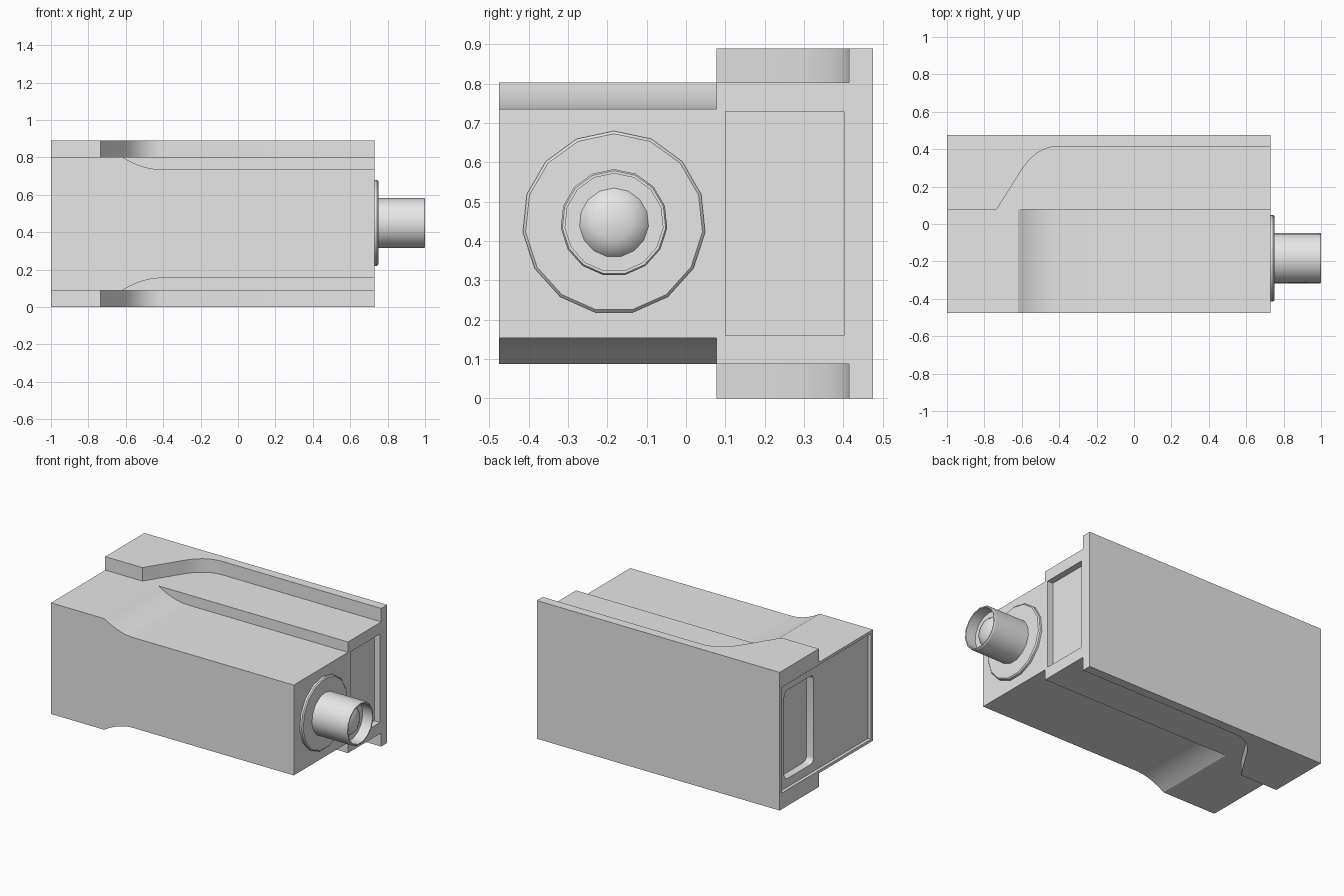
import bpy, bmesh
from mathutils import Vector, Matrix

old = bpy.data.objects.get("Cube")
if old:
    bpy.data.objects.remove(old, do_unlink=True)

grey = bpy.data.materials.new("light grey")
grey.use_nodes = True
grey.diffuse_color = (0.8, 0.8, 0.8, 1)
grey.node_tree.nodes["Principled BSDF"].inputs["Base Color"].default_value = (0.8, 0.8, 0.8, 1)


def finish(name, bm):
    bmesh.ops.recalc_face_normals(bm, faces=bm.faces)
    mesh = bpy.data.meshes.new(name)
    bm.to_mesh(mesh)
    bm.free()
    mesh.materials.append(grey)
    ob = bpy.data.objects.new(name, mesh)
    bpy.context.collection.objects.link(ob)
    return ob


def prism(name, points, offset):
    """Extrude a closed outline along an offset."""
    bm = bmesh.new()
    face = bm.faces.new([bm.verts.new(p) for p in points])
    ext = bmesh.ops.extrude_face_region(bm, geom=[face], use_keep_orig=True)
    verts = [v for v in ext["geom"] if isinstance(v, bmesh.types.BMVert)]
    bmesh.ops.translate(bm, verts=verts, vec=offset)
    return finish(name, bm)


def box(name, x, y, z, radius=0):
    """Box from ranges; radius rounds the edges running along x."""
    bm = bmesh.new()
    bmesh.ops.create_cube(bm, size=1)
    for v in bm.verts:
        v.co = [r[0] if c < 0 else r[1] for c, r in zip(v.co, (x, y, z))]
    if radius:
        edges = [e for e in bm.edges if abs(e.verts[0].co.x - e.verts[1].co.x) > 0.01]
        bmesh.ops.bevel(bm, geom=edges, offset=radius, segments=4, profile=0.5, affect='EDGES')
    return finish(name, bm)


def combine(target, other, operation):
    mod = target.modifiers.new("combine", 'BOOLEAN')
    mod.operation, mod.solver, mod.object = operation, 'EXACT', other
    bpy.context.view_layer.objects.active = target
    bpy.ops.object.modifier_apply(modifier=mod.name)
    bpy.data.objects.remove(other, do_unlink=True)


def smooth(ob):
    bpy.ops.object.select_all(action='DESELECT')
    ob.select_set(True)
    bpy.context.view_layer.objects.active = ob
    bpy.ops.object.shade_smooth_by_angle(angle=0.5236)


LEFT, RIGHT, FRONT, STEP, BACK = -1, 0.73, -0.475, 0.077, 0.475
MID, TOP = 0.445, 0.89
steps = [i / 10 for i in range(11)]

# Front housing, waisted above and below
upper = [(LEFT, 0.358)]
upper += [(-0.62 + 0.21 * t, 0.291 + 0.067 * (1 - t) ** 2) for t in steps]
upper.append((RIGHT, 0.291))
outline = [(x, FRONT, MID + h) for x, h in upper]
outline += [(x, FRONT, MID - h) for x, h in reversed(upper)]
body = prism("body", outline, (0, STEP - FRONT, 0))

# Rear core
core = box("rear_core", (LEFT, RIGHT), (STEP, BACK), (MID - 0.358, MID + 0.358))
combine(body, core, 'UNION')

# Full height back plate with a swept front edge
a, b, c = Vector((-0.6, 0.29)), Vector((-0.52, 0.415)), Vector((-0.4, 0.415))
sweep = [(1 - t) ** 2 * a + 2 * t * (1 - t) * b + t * t * c for t in steps]
edge = [(LEFT, STEP), (-0.735, STEP)] + [tuple(p) for p in sweep]
edge += [(RIGHT, 0.415), (RIGHT, BACK), (LEFT, BACK)]
plate = prism("back_plate", [(x, y, 0) for x, y in edge], (0, 0, TOP))
combine(body, plate, 'UNION')

# Recesses in both ends
combine(body, box("end_recess", (-1.1, -0.98), (-0.455, 0.455), (0.105, 0.785)), 'DIFFERENCE')
combine(body, box("end_slot", (-1.1, -0.93), (0.1, 0.4), (0.16, 0.73), 0.035), 'DIFFERENCE')
combine(body, box("side_pocket", (0.69, 0.8), (0.1, 0.402), (0.16, 0.73)), 'DIFFERENCE')
smooth(body)

# Eyepiece: flange, hollow tube and domed lens, turned as one profile
profile = [(0.73, 0), (0.73, 0.233), (0.743, 0.233), (0.75, 0.226), (0.75, 0.136),
           (0.994, 0.136), (1, 0.132), (1, 0.125), (0.93, 0.125), (0.93, 0.088),
           (0.947, 0.075), (0.96, 0.045), (0.965, 0)]
bm = bmesh.new()
verts = [bm.verts.new((x, 0, r)) for x, r in profile]
edges = [bm.edges.new(pair) for pair in zip(verts, verts[1:])]
bmesh.ops.spin(bm, geom=verts + edges, cent=(0, 0, 0), axis=(1, 0, 0),
               angle=6.283185307, steps=15)
bmesh.ops.remove_doubles(bm, verts=bm.verts, dist=0.0005)
bmesh.ops.transform(bm, matrix=Matrix.Translation((0, -0.183, 0.447)), verts=bm.verts)
smooth(finish("eyepiece", bm))
